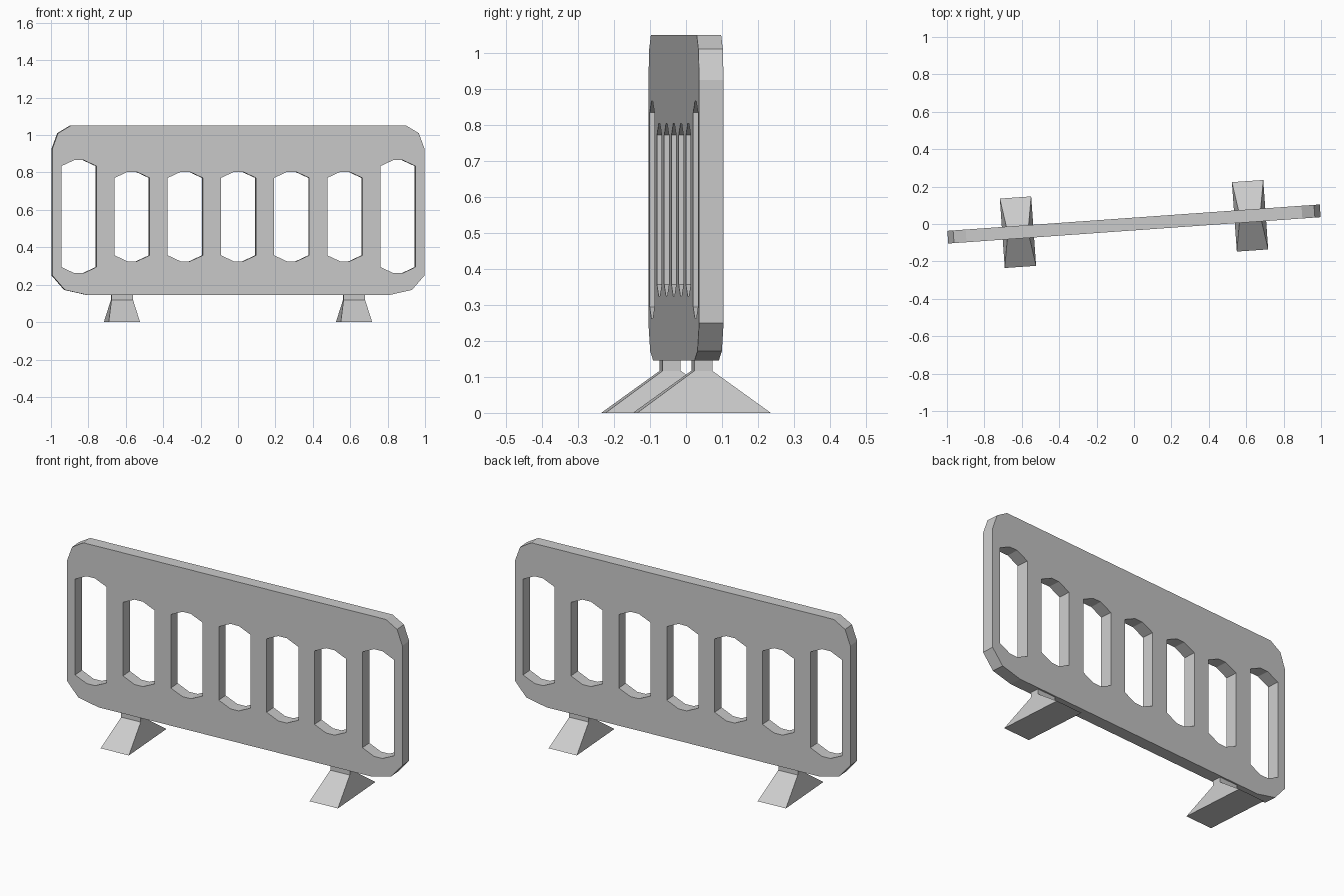
import bpy, bmesh, math

if "Cube" in bpy.data.objects:
    bpy.data.objects.remove(bpy.data.objects["Cube"])

ANGLE = math.radians(4.05)   # whole barrier is turned slightly about z
THICK = 0.068


def mirrored(right_half):
    """Close a right-hand profile by mirroring it across x = 0."""
    return right_half + [(-x, z) for x, z in reversed(right_half)]


def slot(cx, z0, z1):
    """Chamfered slot outline centred on cx."""
    w, flat, c = 0.094, 0.025, 0.032
    half = [(flat, z0), (w, z0 + c), (w, z1 - c), (flat, z1)]
    return [(cx + x, z) for x, z in mirrored(half)]


# Panel: outline plus seven slots, filled and extruded
outline = mirrored([(0.81, 0.145), (0.93, 0.172), (0.998, 0.25),
                    (0.998, 0.925), (0.967, 1.01), (0.90, 1.05)])
loops = [outline]
for i in range(-3, 4):
    z0, z1 = (0.262, 0.866) if abs(i) == 3 else (0.325, 0.803)
    loops.append(slot(i * 0.285, z0, z1))

curve = bpy.data.curves.new("barrier_panel", 'CURVE')
curve.dimensions = '2D'
curve.fill_mode = 'BOTH'
curve.extrude = THICK / 2
for pts in loops:
    sp = curve.splines.new('POLY')
    sp.points.add(len(pts) - 1)
    for p, (x, z) in zip(sp.points, pts):
        p.co = (x, z, 0, 1)
    sp.use_cyclic_u = True
panel = bpy.data.objects.new("barrier_panel", curve)
bpy.context.collection.objects.link(panel)
panel.rotation_euler = (math.pi / 2, 0, ANGLE)
bpy.context.view_layer.objects.active = panel
panel.select_set(True)
bpy.ops.object.convert(target='MESH')
panel = bpy.context.object
bm = bmesh.new()
bm.from_mesh(panel.data)
bmesh.ops.remove_doubles(bm, verts=bm.verts, dist=1e-5)
bmesh.ops.recalc_face_normals(bm, faces=bm.faces)
for f in bm.faces:
    f.smooth = False
bm.to_mesh(panel.data)
bm.free()


# Feet: flared base rising into a short neck under the panel
def foot(name, cx):
    bm = bmesh.new()
    rings = []
    for hx, hy, z in [(0.084, 0.186, 0), (0.058, 0.025, 0.117), (0.058, 0.025, 0.15)]:
        rings.append([bm.verts.new((sx * hx, sy * hy, z))
                      for sx, sy in [(-1, -1), (1, -1), (1, 1), (-1, 1)]])
    for a, b in zip(rings, rings[1:]):
        for k in range(4):
            n = (k + 1) % 4
            bm.faces.new((a[k], a[n], b[n], b[k]))
    bm.faces.new(rings[0][::-1])
    bm.faces.new(rings[-1])
    me = bpy.data.meshes.new(name)
    bm.to_mesh(me)
    bm.free()
    ob = bpy.data.objects.new(name, me)
    bpy.context.collection.objects.link(ob)
    ob.location = (cx * math.cos(ANGLE), cx * math.sin(ANGLE), 0)
    ob.rotation_euler.z = ANGLE


foot("left_foot", -0.622)
foot("right_foot", 0.622)
